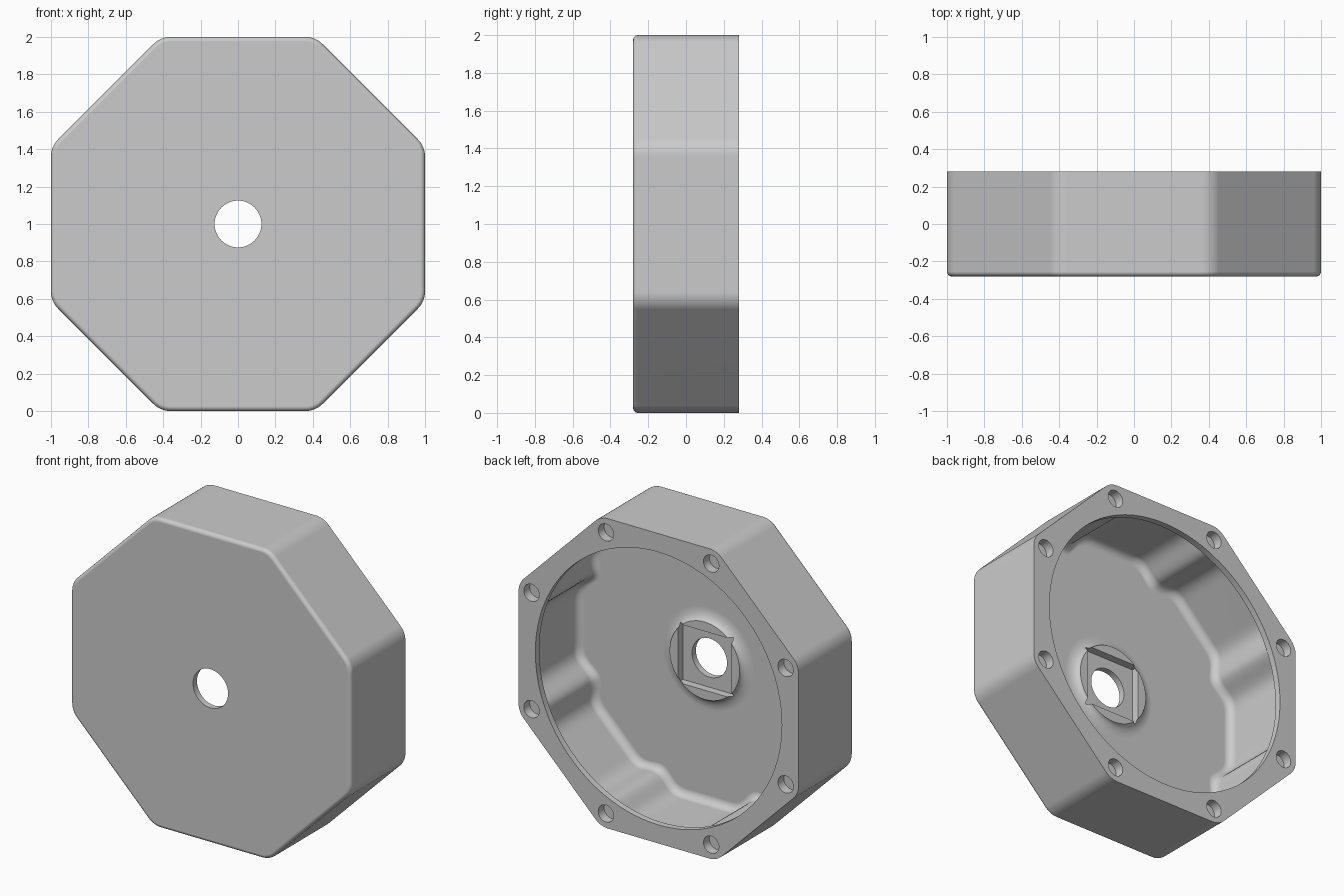
import bpy, bmesh, math
from math import sin, cos, tan, pi, radians

cube = bpy.data.objects.get("Cube")
if cube:
    bpy.data.objects.remove(cube, do_unlink=True)

DEPTH = 0.56        # front to back
SCREW_R = 0.982     # screw circle radius
LIP = 0.04          # thickness of the round rear lip
FLOOR = 0.05        # front wall thickness

grey = bpy.data.materials.new("grey_plastic")
grey.use_nodes = True
colour = (0.6, 0.6, 0.6, 1)
grey.diffuse_color = colour
grey.node_tree.nodes["Principled BSDF"].inputs["Base Color"].default_value = colour


def loft(name, loops):
    """Closed solid through (outline, distance from front) sections."""
    bm = bmesh.new()
    rings = [[bm.verts.new((u, d - DEPTH / 2, v + 1)) for u, v in pts] for pts, d in loops]
    n = len(rings[0])
    for a, b in zip(rings, rings[1:]):
        for i in range(n):
            j = (i + 1) % n
            bm.faces.new((a[i], a[j], b[j], b[i]))
    bm.faces.new(rings[0])
    bm.faces.new(rings[-1])
    bmesh.ops.recalc_face_normals(bm, faces=bm.faces)
    mesh = bpy.data.meshes.new(name)
    bm.to_mesh(mesh)
    bm.free()
    mesh.materials.append(grey)
    ob = bpy.data.objects.new(name, mesh)
    bpy.context.collection.objects.link(ob)
    return ob


def circle(r, n=64, cu=0, cv=0):
    return [(cu + r * cos(2 * pi * i / n), cv + r * sin(2 * pi * i / n)) for i in range(n)]


def octagon(apothem, radius, steps=8):
    """Octagon with rounded corners."""
    pts = []
    c = (apothem - radius) / cos(pi / 8)
    for k in range(8):
        mid = pi / 8 + k * pi / 4
        for s in range(steps + 1):
            a = mid - pi / 8 + s / steps * pi / 4
            pts.append((c * cos(mid) + radius * cos(a), c * sin(mid) + radius * sin(a)))
    return pts


def cavity_radii(apothem=0.93, boss=0.108, per_side=32, blur=2):
    """Polar outline: octagon flats interrupted by round screw bosses."""
    n = per_side * 8
    radii = []
    for i in range(n):
        a = (2 * pi * i / n) % (pi / 4)
        r = apothem / cos(min(a, pi / 4 - a))
        off = a - pi / 8
        inside = boss ** 2 - (SCREW_R * sin(off)) ** 2
        if inside > 0:
            r = min(r, SCREW_R * cos(off) - math.sqrt(inside))
        radii.append(r)
    for _ in range(2):
        radii = [sum(radii[(i + k) % n] for k in range(-blur, blur + 1)) / (2 * blur + 1)
                 for i in range(n)]
    return radii


def combine(target, tool, operation):
    mod = target.modifiers.new("combine", "BOOLEAN")
    mod.operation = operation
    mod.solver = "EXACT"
    mod.object = tool
    dg = bpy.context.evaluated_depsgraph_get()
    mesh = bpy.data.meshes.new_from_object(target.evaluated_get(dg))
    target.modifiers.clear()
    target.data = mesh
    bpy.data.objects.remove(tool, do_unlink=True)


# Outer body with rounded corners and a filleted front edge
f = 0.025
arc = [radians(15 * k) for k in range(7)]
sections = [(octagon(1 - f * (1 - sin(t)), 0.13 - f * (1 - sin(t))), f * (1 - cos(t))) for t in arc]
housing = loft("housing", sections + [(octagon(1, 0.13), DEPTH)])

# Hollow interior with a filleted floor
radii = cavity_radii()
n = len(radii)


def inner(inset):
    return [((r - inset) * cos(2 * pi * i / n), (r - inset) * sin(2 * pi * i / n))
            for i, r in enumerate(radii)]


g = 0.05
sections = [(inner(g * (1 - sin(t))), FLOOR + g * (1 - cos(t))) for t in arc]
combine(housing, loft("cavity", sections + [(inner(0), DEPTH - LIP)]), "DIFFERENCE")

# Round opening through the rear lip
combine(housing, loft("opening", [(circle(0.88, 128), DEPTH - LIP - 0.005),
                                  (circle(0.88, 128), DEPTH + 0.1)]), "DIFFERENCE")

# Flared centre boss, square nut pocket and through hole
flare = [(circle(0.33 - 0.08 * sin(t)), FLOOR + 0.04 * (1 - cos(t))) for t in arc]
combine(housing, loft("centre_boss", [(circle(0.33), FLOOR - 0.01)] + flare), "UNION")
h = 0.19
square = [(-h, -h), (h, -h), (h, h), (-h, h)]
combine(housing, loft("nut_pocket", [(square, FLOOR - 0.01), (square, 0.3)]), "DIFFERENCE")
combine(housing, loft("axle_hole", [(circle(0.125), -0.1), (circle(0.125), 0.3)]), "DIFFERENCE")

# Blind screw holes in the eight corners
for k in range(8):
    a = pi / 8 + k * pi / 4
    hole = circle(0.055, 32, SCREW_R * cos(a), SCREW_R * sin(a))
    combine(housing, loft("screw_hole", [(hole, DEPTH - 0.06), (hole, DEPTH + 0.1)]), "DIFFERENCE")

# Smooth fillets, crisp edges
bpy.ops.object.select_all(action="DESELECT")
housing.select_set(True)
bpy.context.view_layer.objects.active = housing
bpy.ops.object.shade_smooth_by_angle(angle=radians(35))
weighted = housing.modifiers.new("weighted_normals", "WEIGHTED_NORMAL")
weighted.keep_sharp = True
